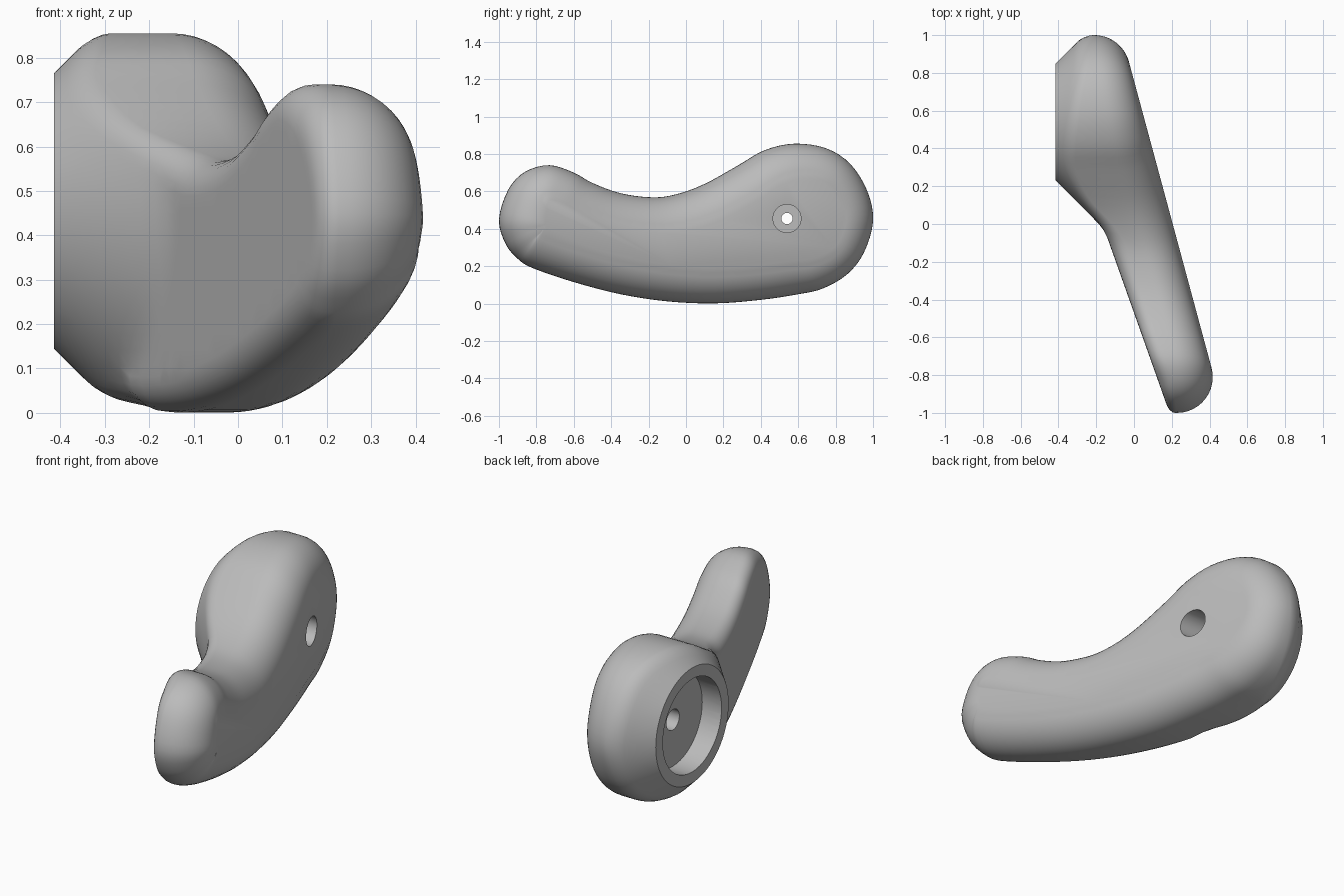
import bpy, bmesh, math
from mathutils import Vector
from mathutils.geometry import delaunay_2d_cdt

if "Cube" in bpy.data.objects:
    bpy.data.objects.remove(bpy.data.objects["Cube"])

HUB = Vector((0.54, 0.455))   # hub axis in (y, z)
RIM, RIM_X = 0.31, -0.415     # flat hub rim
R = 0.19                      # large outer fillet
SLOPE = -0.27                 # tilt of the outer face

# side profile of the lever (y, z), counter-clockwise
PROFILE = [(-1, .45), (-.965, .32), (-.9, .24), (-.82, .19), (-.6, .115), (-.35, .05),
           (-.1, .012), (.15, .001), (.4, .02), (.6, .05), (.73, .08), (.86, .155),
           (.95, .27), (1, .44), (.97, .6), (.88, .745), (.75, .83), (.58, .855),
           (.42, .82), (.28, .74), (.1, .64), (-.05, .585), (-.18, .568), (-.35, .59),
           (-.5, .645), (-.6, .7), (-.73, .74), (-.86, .705), (-.95, .61)]


def smooth_loop(pts, n):
    """Closed Catmull-Rom curve through the points."""
    p = [Vector(q) for q in pts]
    out = []
    for i in range(len(p)):
        a, b, c, d = (p[(i + k - 1) % len(p)] for k in range(4))
        for j in range(n):
            t = j / n
            out.append(0.5 * (2 * b + (c - a) * t + (2 * a - 5 * b + 4 * c - d) * t * t
                              + (3 * b - a - 3 * c + d) * t ** 3))
    return out


loop = smooth_loop(PROFILE, 4)
N = len(loop)
normals = []                  # outward normals, averaged over neighbours
for i in range(N):
    t = loop[(i + 4) % N] - loop[i - 4]
    normals.append(Vector((t.y, -t.x)).normalized())


def outer_x(p):
    return 0.205 + SLOPE * p.x


def fillet_centre(i):
    c = loop[i] - normals[i] * R
    return c, outer_x(c) - R * math.sqrt(1 + SLOPE ** 2)


def edge_distance(p):
    best = 9.0
    for i in range(N):
        a, b = loop[i - 1], loop[i]
        ab = b - a
        t = max(0, min(1, (p - a).dot(ab) / ab.length_squared))
        best = min(best, (a + ab * t - p).length)
    return best


def inside(p):
    hit = False
    for i in range(N):
        a, b = loop[i - 1], loop[i]
        if (a.y > p.y) != (b.y > p.y) and p.x < a.x + (p.y - a.y) * (b.x - a.x) / (b.y - a.y):
            hit = not hit
    return hit


def inner_x(p, d, limit=9.0):
    """Inner side: hub cone blended into the tilted arm face, filleted at the edge."""
    cone = RIM_X + max(0, (p - HUB).length - RIM)
    plane = -0.167 - 0.355 * min(p.x, 0.22)
    k = 0.03
    h = max(0, k - abs(cone - plane)) / k
    x = min(cone, plane) - h * h * k / 4
    w = max(0, min(1, 0.5 + (cone - plane) / 0.1))
    r = 0.035 + 0.045 * w
    r = max(0.012, min(r, limit - x))
    if d < r:
        x += r - math.sqrt(max(0, r * r - (r - d) ** 2))
    return x


# --- lever body ---
bm = bmesh.new()
points, limits, dist = [], [], []
for d in (0, .003, .012, .025, .04, .06, .08):      # rings across the small fillet
    for i in range(N):
        points.append(loop[i] - normals[i] * d)
        limits.append(fillet_centre(i)[1] - 0.008)
        dist.append(d)
edges = [(i, (i + 1) % N) for i in range(N)]
first = len(points)
SEG = 64
for i in range(SEG):                                 # hub rim circle
    a = 2 * math.pi * i / SEG
    points.append(HUB + Vector((math.cos(a), math.sin(a))) * RIM)
    edges.append((first + i, first + (i + 1) % SEG))
step = 0.035
for iy in range(-28, 29):                            # interior grid
    for iz in range(0, 26):
        p = Vector((iy * step, iz * step))
        if (p - HUB).length > RIM + 0.02 and inside(p) and edge_distance(p) > 0.095:
            points.append(p)
limits += [9.0] * (len(points) - len(limits))
dist += [1.0] * (len(points) - len(dist))
co, _, tris, origin, _, _ = delaunay_2d_cdt(points, edges, [], 1, 1e-5)
verts, rim_of = [], {}
for k, p in enumerate(co):
    src = origin[k][0] if origin[k] else 0
    verts.append(bm.verts.new((inner_x(p, dist[src], limits[src]), p.x, p.y)))
    for o in origin[k]:
        if o < N:
            rim_of[o] = verts[-1]
for t in tris:
    bm.faces.new([verts[j] for j in t])

# side wall and large fillet up to the tilted outer face
ring = [rim_of[i] for i in range(N)]
STEPS = 12
for s in range(STEPS + 1):
    new = []
    for i in range(N):
        c, cx = fillet_centre(i)
        a = math.atan2(1, -SLOPE * normals[i].x) * s / STEPS
        q = c + normals[i] * (R * math.cos(a))
        x = outer_x(q) if s == STEPS else cx + R * math.sin(a)
        new.append(bm.verts.new((x, q.x, q.y)))
    for i in range(N):
        j = (i + 1) % N
        bm.faces.new((ring[i], ring[j], new[j], new[i]))
    ring = new
bm.faces.new(ring)
bmesh.ops.recalc_face_normals(bm, faces=bm.faces)
mesh = bpy.data.meshes.new("lever_handle")
bm.to_mesh(mesh)
bm.free()
lever = bpy.data.objects.new("lever_handle", mesh)
bpy.context.collection.objects.link(lever)


# --- hub socket, screw hole and screw-head recess ---
def bore(name, radius, x0, x1):
    bpy.ops.mesh.primitive_cylinder_add(vertices=48, radius=radius, depth=x1 - x0,
                                        location=((x0 + x1) / 2, HUB.x, HUB.y),
                                        rotation=(0, math.pi / 2, 0))
    cutter = bpy.context.object
    cutter.name = name
    cutter.hide_render = True
    bpy.context.view_layer.objects.active = lever
    mod = lever.modifiers.new(name, 'BOOLEAN')
    mod.operation, mod.solver, mod.object = 'DIFFERENCE', 'EXACT', cutter
    bpy.ops.object.modifier_apply(modifier=name)
    bpy.data.objects.remove(cutter)


bore("hub_socket", 0.25, -0.6, -0.30)
bore("screw_recess", 0.075, -0.12, 0.4)
bore("socket_hole", 0.055, -0.4, -0.2)
bore("screw_hole", 0.03, -0.4, 0.2)

# --- finish ---
grey = bpy.data.materials.new("satin_grey")
grey.diffuse_color = (0.5, 0.5, 0.5, 1)
grey.use_nodes = True
grey.node_tree.nodes["Principled BSDF"].inputs["Base Color"].default_value = grey.diffuse_color
lever.data.materials.clear()
lever.data.materials.append(grey)
bpy.ops.object.select_all(action='DESELECT')
lever.select_set(True)
bpy.context.view_layer.objects.active = lever
bpy.ops.object.shade_smooth_by_angle(angle=math.radians(35))
